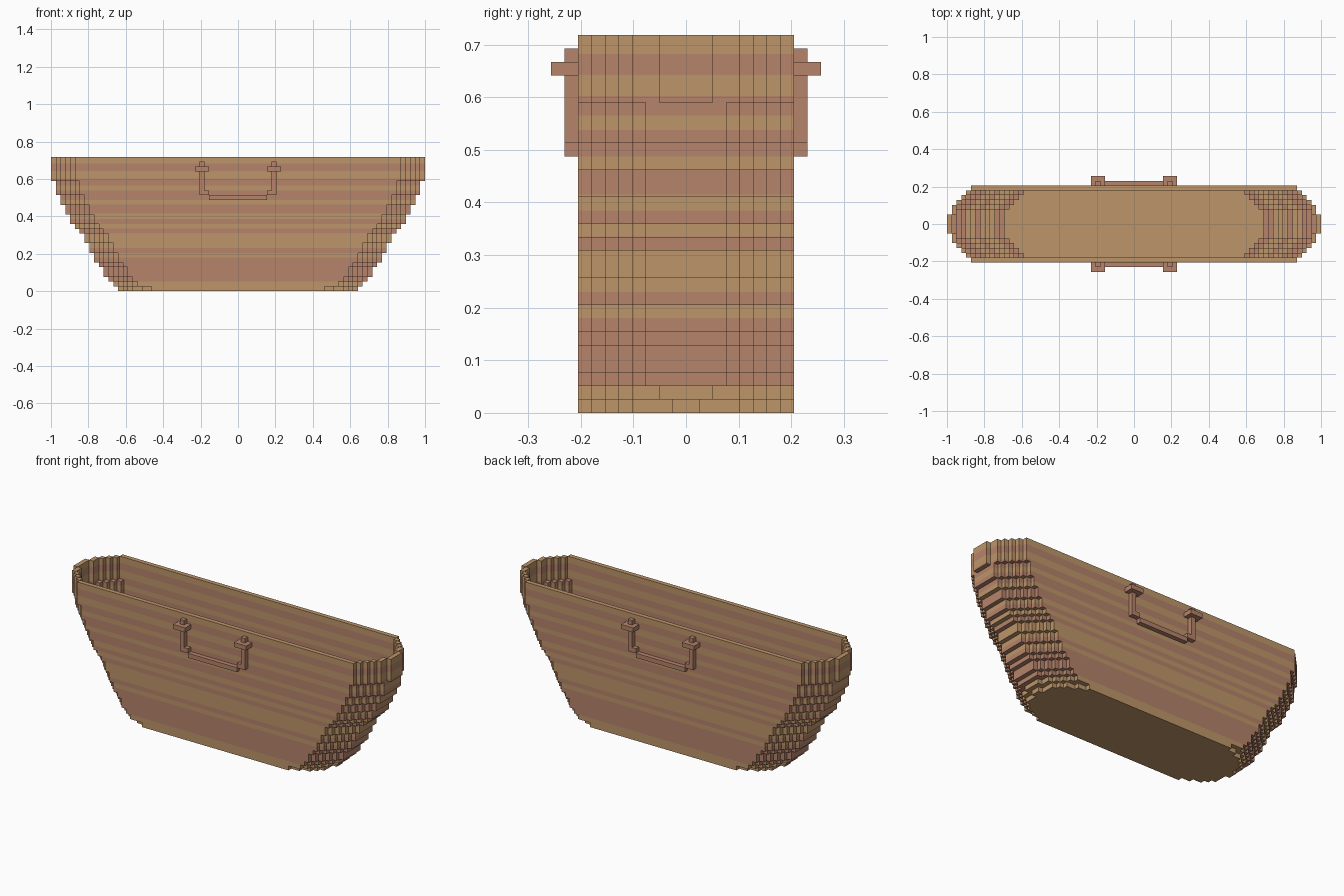
import bpy, bmesh
from mathutils import Matrix, Vector

if "Cube" in bpy.data.objects:
    bpy.data.objects.remove(bpy.data.objects["Cube"], do_unlink=True)

U = 2 / 78  # size of one block


def material(name, rgb):
    m = bpy.data.materials.new(name)
    m.use_nodes = True
    m.diffuse_color = (*rgb, 1)
    m.node_tree.nodes["Principled BSDF"].inputs["Base Color"].default_value = (*rgb, 1)
    return m


TAN = material("tan wood", (0.509, 0.302, 0.144))
ROSE = material("reddish wood", (0.462, 0.227, 0.147))

# Heights of the reddish bands
BANDS = [(0.052, 0.18), (0.205, 0.23), (0.31, 0.335), (0.36, 0.385), (0.415, 0.462),
         (0.487, 0.538), (0.565, 0.602), (0.642, 0.682)]


def box(bm, x0, x1, y0, y1, z0, z1):
    size = Vector((x1 - x0, y1 - y0, z1 - z0)) * U
    mid = Vector((x0 + x1, y0 + y1, z0 + z1)) * U / 2
    bmesh.ops.create_cube(bm, size=1, matrix=Matrix.Translation(mid) @ Matrix.Diagonal((*size, 1)))


def slab(bm, steps, z0, z1):
    """Solid plate with stepped ends; steps are (half length, half width) from the tip inwards."""
    quarter = []
    for i, (x, w) in enumerate(steps):
        if i:
            quarter.append((x, steps[i - 1][1]))
        quarter.append((x, w))
    half = quarter + [(-x, y) for x, y in reversed(quarter)]
    loop = half + [(-x, -y) for x, y in half]
    face = bm.faces.new([bm.verts.new((x * U, y * U, z0 * U)) for x, y in loop])
    new = bmesh.ops.extrude_face_region(bm, geom=[face])["geom"]
    verts = [g for g in new if isinstance(g, bmesh.types.BMVert)]
    bmesh.ops.translate(bm, vec=(0, 0, (z1 - z0) * U), verts=verts)


def paint_bands(bm):
    for z in [h for band in BANDS for h in band]:
        bmesh.ops.bisect_plane(bm, geom=bm.verts[:] + bm.edges[:] + bm.faces[:], dist=1e-5,
                               plane_co=(0, 0, z), plane_no=(0, 0, 1))
    bm.normal_update()
    for f in bm.faces:
        z = f.calc_center_median().z - f.normal.z * 0.006
        f.material_index = int(any(a < z < b for a, b in BANDS))


def finish(bm, name, mats):
    bmesh.ops.recalc_face_normals(bm, faces=bm.faces[:])
    me = bpy.data.meshes.new(name)
    bm.to_mesh(me)
    bm.free()
    for m in mats:
        me.materials.append(m)
    ob = bpy.data.objects.new(name, me)
    bpy.context.collection.objects.link(ob)
    return ob


# Floor: three stacked plates, each longer than the one below
bm = bmesh.new()
slab(bm, [(25, 1), (24, 4), (23, 5), (22, 6), (20, 7), (18, 8)], 0, 1)
slab(bm, list(zip(range(26, 20, -1), (2, 4, 5, 6, 7, 8))), 1, 2)
slab(bm, list(zip(range(27, 21, -1), (3, 4, 5, 6, 7, 8))), 2, 3)
bmesh.ops.recalc_face_normals(bm, faces=bm.faces[:])
paint_bands(bm)
for f in bm.faces:
    if f.normal.z > 0.5:
        f.material_index = 0
finish(bm, "hull_floor", [TAN, ROSE])

# Walls: courses one block thick, each reaching one block further out
bm = bmesh.new()
levels = [3, 5, 6, 8, 10, 12, 13, 14, 16, 18, 20, 23, 28]
for k, (z0, z1) in enumerate(zip(levels, levels[1:])):
    tip = 28 + k
    widths = [2 if z1 == 28 else 3, 4, 5, 6, 7]
    for s in (-1, 1):
        # long side plank
        box(bm, 5 - tip, tip - 5, *sorted((7 * s, 8 * s)), z0, z1)
        # blunt tip
        ends = sorted((s * (tip - 1), s * tip))
        box(bm, *ends, -widths[0], widths[0], z0, z1)
        # corner steps
        for i in range(1, 5):
            xs = sorted((s * (tip - i - 1), s * (tip - i)))
            for t in (-1, 1):
                box(bm, *xs, *sorted((t * widths[i - 1], t * widths[i])), z0, z1)
paint_bands(bm)
finish(bm, "hull_walls", [TAN, ROSE])

# Handles: hanging bar, elbows, posts and collars on both long sides
for name, s in (("front_handle", -1), ("back_handle", 1)):
    bm = bmesh.new()
    near = sorted((8 * s, 9 * s))
    box(bm, -6, 6, *near, 19, 20)
    for t in (-1, 1):
        box(bm, *sorted((6 * t, 8 * t)), *near, 20, 21)
        box(bm, *sorted((7 * t, 8 * t)), *near, 21, 27)
        box(bm, *sorted((6 * t, 9 * t)), *sorted((8 * s, 10 * s)), 25, 26)
    finish(bm, name, [ROSE])
